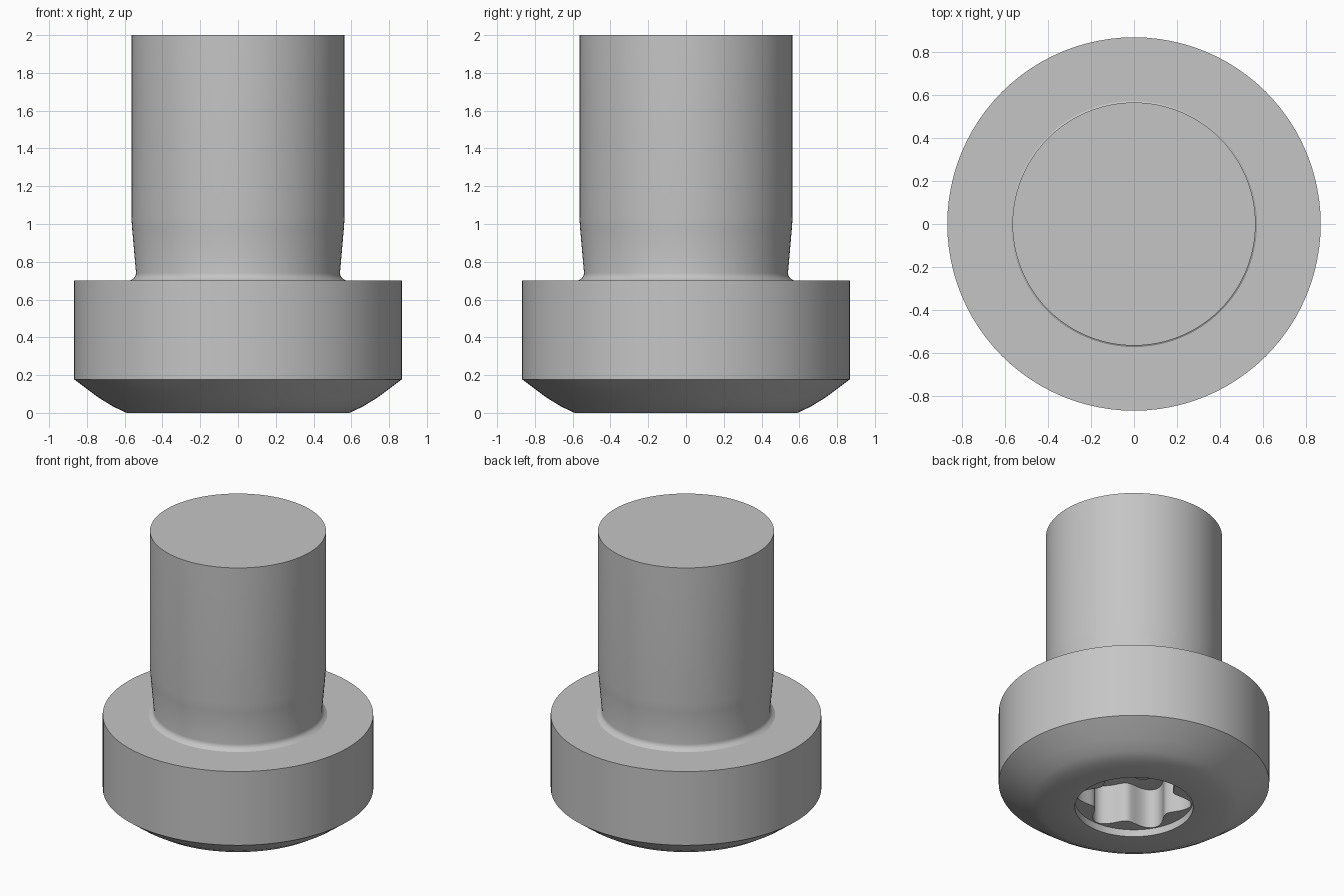
import bpy, bmesh, math

cube = bpy.data.objects.get("Cube")
if cube:
    bpy.data.objects.remove(cube, do_unlink=True)

SEGMENTS = 96

steel = bpy.data.materials.new("grey_steel")
steel.use_nodes = True
colour = (0.56, 0.56, 0.56, 1)
steel.diffuse_color = colour
steel.node_tree.nodes["Principled BSDF"].inputs["Base Color"].default_value = colour


def star(angle):
    """Radius of the six-lobed socket outline."""
    return 0.32 + 0.052 * math.cos(6 * (angle - math.pi / 6))


def add_ring(bm, radius, z):
    ring = []
    for i in range(SEGMENTS):
        a = math.tau * i / SEGMENTS
        r = radius(a) if callable(radius) else radius
        ring.append(bm.verts.new((r * math.cos(a), r * math.sin(a), z)))
    return ring


# Sections from the shank end, down over the head and into the socket
shank = [(0.565, 2.0), (0.565, 1.04), (0.56, 0.97), (0.54, 0.74)]
fillet = [(0.543, 0.725), (0.552, 0.712), (0.572, 0.70)]
head = [(0.868, 0.70), (0.868, 0.178), (0.74, 0.082), (0.66, 0.033), (0.59, 0.0)]
socket = [(0.38, 0.0), (0.38, 0.05), (star, 0.05), (star, 0.33), (0.262, 0.33)]

bm = bmesh.new()
rings = [add_ring(bm, r, z) for r, z in shank + fillet + head + socket]
for upper, lower in zip(rings, rings[1:]):
    for i in range(SEGMENTS):
        j = (i + 1) % SEGMENTS
        bm.faces.new((upper[i], lower[i], lower[j], upper[j]))

# Flat shank end and shallow conical socket floor
bm.faces.new(rings[0])
tip = bm.verts.new((0, 0, 0.42))
for i in range(SEGMENTS):
    bm.faces.new((rings[-1][i], tip, rings[-1][(i + 1) % SEGMENTS]))
bmesh.ops.recalc_face_normals(bm, faces=bm.faces)

mesh = bpy.data.meshes.new("socket_screw")
bm.to_mesh(mesh)
bm.free()
mesh.materials.append(steel)
screw = bpy.data.objects.new("socket_screw", mesh)
bpy.context.collection.objects.link(screw)

bpy.ops.object.select_all(action="DESELECT")
screw.select_set(True)
bpy.context.view_layer.objects.active = screw
bpy.ops.object.shade_smooth_by_angle(angle=math.radians(30))
